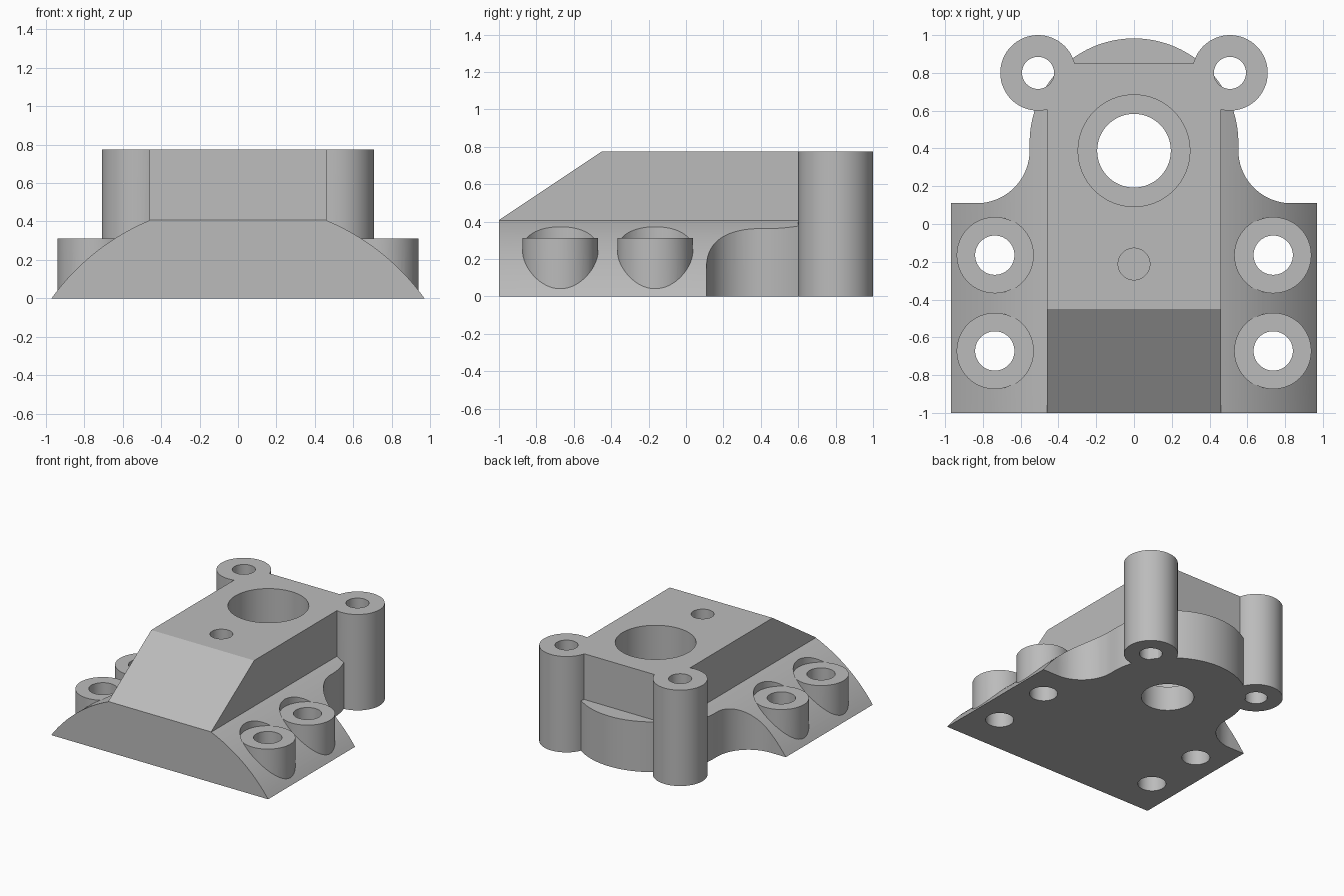
import bpy, bmesh, math
from mathutils import Vector

cube = bpy.data.objects.get("Cube")
if cube:
    bpy.data.objects.remove(cube, do_unlink=True)

grey = bpy.data.materials.new("plain_grey")
grey.use_nodes = True
grey.diffuse_color = (0.5, 0.5, 0.5, 1)
grey.node_tree.nodes["Principled BSDF"].inputs["Base Color"].default_value = (0.5, 0.5, 0.5, 1)


def prism(name, points, sweep):
    """Extrude a closed outline of 3D points along a vector."""
    bm = bmesh.new()
    face = bm.faces.new([bm.verts.new(p) for p in points])
    out = bmesh.ops.extrude_face_region(bm, geom=[face])
    moved = [v for v in out["geom"] if isinstance(v, bmesh.types.BMVert)]
    bmesh.ops.translate(bm, verts=moved, vec=Vector(sweep))
    bmesh.ops.recalc_face_normals(bm, faces=bm.faces)
    mesh = bpy.data.meshes.new(name)
    bm.to_mesh(mesh)
    bm.free()
    mesh.materials.append(grey)
    obj = bpy.data.objects.new(name, mesh)
    bpy.context.collection.objects.link(obj)
    return obj


def arc(cx, cy, r, start, end, n):
    angles = [math.radians(start + (end - start) * i / n) for i in range(n + 1)]
    return [(cx + r * math.cos(a), cy + r * math.sin(a)) for a in angles]


def cylinder(name, x, y, r, z0, z1, n=64):
    ring = arc(x, y, r, 0, 360, n)[:-1]
    return prism(name, [(px, py, z0) for px, py in ring], (0, 0, z1 - z0))


def combine(target, tool, operation):
    """Apply a boolean and discard the tool."""
    mod = target.modifiers.new("boolean", 'BOOLEAN')
    mod.operation, mod.solver, mod.object = operation, 'EXACT', tool
    bpy.context.view_layer.objects.active = target
    bpy.ops.object.modifier_apply(modifier=mod.name)
    bpy.data.objects.remove(tool, do_unlink=True)


HEIGHT, SHOULDER, HALF = 0.775, 0.408, 0.46
POST = (0.508, 0.8)
BOSSES = [(s * 0.737, y) for s in (-1, 1) for y in (-0.165, -0.672)]

# Base: arched cross-section with a flat top, trimmed to the plan outline
centre_z, radius = -0.695, 1.193
low = math.degrees(math.asin(-centre_z / radius))
high = math.degrees(math.acos(HALF / radius))
side = arc(0, centre_z, radius, low, high, 24)
section = side + [(-x, z) for x, z in reversed(side)]
base = prism("base", [(x, -1, z) for x, z in section], (0, 2.2, 0))

half_plan = [(1.2, -1.2), (1.2, 0.11)] + arc(0.8325, 0.39, 0.28, 270, 180, 24)
half_plan += arc(0, 0.43, 0.5525, 0, 90, 40)
plan = half_plan + [(-x, y) for x, y in reversed(half_plan[:-1])]
combine(base, prism("plan_trim", [(x, y, -0.1) for x, y in plan], (0, 0, 1)), 'INTERSECT')

# Screw bosses with clearance pockets above them
for x, y in BOSSES:
    combine(base, cylinder("screw_boss", x, y, 0.202, 0.02, 0.5), 'UNION')
    combine(base, cylinder("boss_pocket", x, y, 0.204, 0.312, 0.8), 'DIFFERENCE')

# Raised block with a sloping front
profile = [(-1, 0.33), (-1, SHOULDER), (-0.45, HEIGHT), (0.85, HEIGHT), (0.85, 0.33)]
body = prism("housing_body", [(-HALF, y, z) for y, z in profile], (2 * HALF, 0, 0))

# Rear corner posts and their bores
for s in (-1, 1):
    combine(body, cylinder("post", s * POST[0], POST[1], 0.2, 0, HEIGHT), 'UNION')
for s in (-1, 1):
    combine(body, cylinder("post_bore", s * POST[0], POST[1], 0.085, -0.1, 1), 'DIFFERENCE')

combine(body, base, 'UNION')

# Stepped main bore, blind hole and screw holes
combine(body, cylinder("main_bore", 0, 0.388, 0.195, -0.1, 1), 'DIFFERENCE')
combine(body, cylinder("counterbore", 0, 0.388, 0.296, 0.2, 1), 'DIFFERENCE')
combine(body, cylinder("blind_hole", 0, -0.212, 0.084, 0.4, 1), 'DIFFERENCE')
for x, y in BOSSES:
    combine(body, cylinder("screw_hole", x, y, 0.104, -0.1, 1), 'DIFFERENCE')

bpy.ops.object.select_all(action='DESELECT')
body.select_set(True)
bpy.context.view_layer.objects.active = body
bpy.ops.object.shade_smooth_by_angle(angle=math.radians(25))
